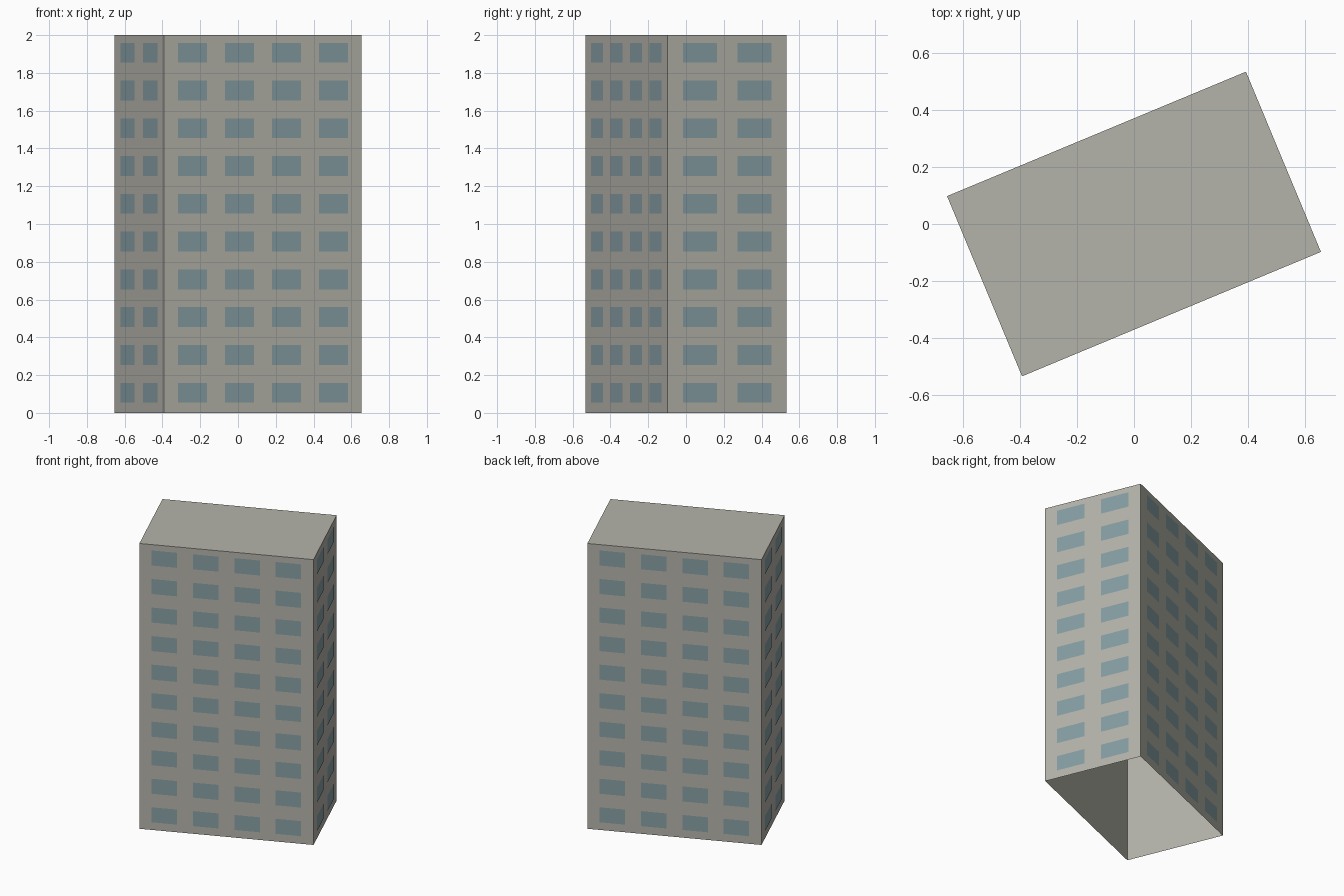
import bpy
import bmesh
from math import radians, pi
from mathutils import Matrix, Vector

cube = bpy.data.objects.get("Cube")
if cube:
    bpy.data.objects.remove(cube, do_unlink=True)

LENGTH, DEPTH, HEIGHT = 1.133, 0.683, 2.0
TURN = Matrix.Rotation(radians(22.6), 4, 'Z')
FLOORS, FLOOR_STEP, FIRST_FLOOR = 10, 0.2, 0.107
PLATE_GAP = 0.002


def make_material(name, colour):
    mat = bpy.data.materials.new(name)
    mat.use_nodes = True
    mat.diffuse_color = (*colour, 1)
    mat.node_tree.nodes["Principled BSDF"].inputs["Base Color"].default_value = (*colour, 1)
    return mat


def make_object(name, bm, mat):
    mesh = bpy.data.meshes.new(name)
    bm.to_mesh(mesh)
    bm.free()
    mesh.materials.append(mat)
    obj = bpy.data.objects.new(name, mesh)
    obj.matrix_world = TURN
    bpy.context.collection.objects.link(obj)
    return obj


concrete = make_material("warm grey concrete", (0.456, 0.451, 0.402))
glass = make_material("blue grey glass", (0.238, 0.342, 0.371))

# Tower shell: walls and flat roof, open underneath
bm = bmesh.new()
bmesh.ops.create_cube(bm, size=1)
bmesh.ops.scale(bm, vec=(LENGTH, DEPTH, HEIGHT), verts=bm.verts)
bmesh.ops.translate(bm, vec=(0, 0, HEIGHT / 2), verts=bm.verts)
floor = [f for f in bm.faces if f.normal.z < -0.5]
bmesh.ops.delete(bm, geom=floor, context='FACES_ONLY')
make_object("tower_shell", bm, concrete)


# Window grid: flat panes just outside one wall
def add_windows(name, angle, distance, columns, step, width, height=0.105):
    bm = bmesh.new()
    spin = Matrix.Rotation(angle, 4, 'Z')
    for row in range(FLOORS):
        for col in range(columns):
            x = (col - (columns - 1) / 2) * step
            z = FIRST_FLOOR + row * FLOOR_STEP
            corners = [(-1, -1), (1, -1), (1, 1), (-1, 1)]
            bm.faces.new([
                bm.verts.new(spin @ Vector((x + sx * width / 2,
                                            -distance - PLATE_GAP,
                                            z + sz * height / 2)))
                for sx, sz in corners])
    make_object(name, bm, glass)


for name, angle in (("front_windows", 0), ("back_windows", pi)):
    add_windows(name, angle, DEPTH / 2, 4, 0.269, 0.166)
for name, angle in (("left_windows", pi / 2), ("right_windows", -pi / 2)):
    add_windows(name, angle, LENGTH / 2, 2, 0.315, 0.195)
